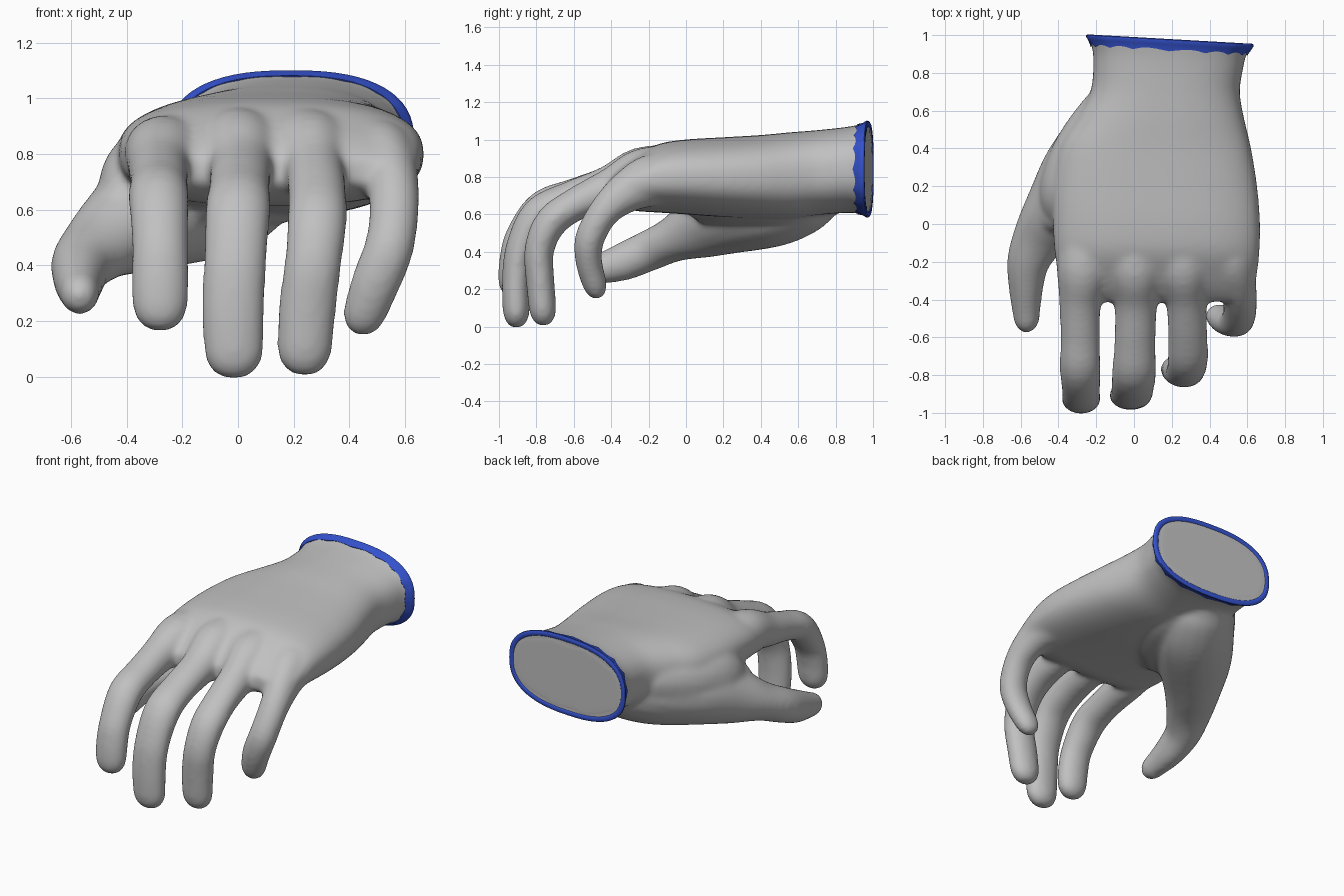
import bpy, bmesh, math
from mathutils import Vector

if "Cube" in bpy.data.objects:
    bpy.data.objects.remove(bpy.data.objects["Cube"])


def material(name, rgb):
    m = bpy.data.materials.new(name)
    m.diffuse_color = (*rgb, 1)
    m.use_nodes = True
    m.node_tree.nodes["Principled BSDF"].inputs["Base Color"].default_value = m.diffuse_color
    return m


GREY = material("glove grey", (0.53, 0.53, 0.53))
BLUE = material("cuff blue", (0.035, 0.085, 0.62))


def loft(bm, rings, cap=True):
    rows = [[bm.verts.new(p) for p in r] for r in rings]
    n = len(rows[0])
    for a, b in zip(rows, rows[1:]):
        for i in range(n):
            j = (i + 1) % n
            bm.faces.new((a[i], a[j], b[j], b[i]))
    if cap:
        bm.faces.new(rows[0][::-1])
        bm.faces.new(rows[-1])


def finish(bm, name, mat):
    bmesh.ops.recalc_face_normals(bm, faces=bm.faces)
    me = bpy.data.meshes.new(name)
    bm.to_mesh(me)
    bm.free()
    me.materials.append(mat)
    ob = bpy.data.objects.new(name, me)
    bpy.context.collection.objects.link(ob)
    return ob


def smooth(ob, angle):
    bpy.ops.object.select_all(action='DESELECT')
    ob.select_set(True)
    bpy.context.view_layer.objects.active = ob
    bpy.ops.object.shade_smooth_by_angle(angle=math.radians(angle))


def spline(pts, steps=4):
    """Catmull-Rom through tuples of any length."""
    p = [pts[0]] + list(pts) + [pts[-1]]
    out = []
    for i in range(1, len(p) - 2):
        for s in range(steps):
            t = s / steps
            out.append([0.5 * (2 * b + (c - a) * t + (2 * a - 5 * b + 4 * c - d) * t * t
                               + (3 * b - a - 3 * c + d) * t ** 3)
                        for a, b, c, d in zip(p[i - 1], p[i], p[i + 1], p[i + 2])])
    return out + [list(pts[-1])]


def section(y, xl, xr, zb, zt, grow=0.0, n=64, power=2.5):
    """Rounded cross-section; the wrist end is cut on a slant."""
    slant = 0.057 * min(1, max(0, (y - 0.7) / 0.2))
    a, b = (xr - xl) / 2 + grow, (zt - zb) / 2 + grow
    pts = []
    for i in range(n):
        t = 2 * math.pi * i / n
        c, s = math.cos(t), math.sin(t)
        x = (xl + xr) / 2 + a * math.copysign(abs(c) ** (2 / power), c)
        z = (zb + zt) / 2 + b * math.copysign(abs(s) ** (2 / power), s)
        pts.append(Vector((x, y - slant * (x - 0.19), z)))
    return pts


def digit(bm, path, n=20):
    """Elliptical tube along x, y, z, half width, half depth, with a round tip."""
    pts = spline(path)
    pos = [Vector(p[:3]) for p in pts]
    rings = []

    def ring(c, t, w, d):
        side = (Vector((1, 0, 0)) - t * t.x).normalized()
        up = t.cross(side)
        rings.append([c + side * w * math.cos(2 * math.pi * i / n)
                      + up * d * math.sin(2 * math.pi * i / n) for i in range(n)])

    for i, p in enumerate(pts):
        t = (pos[min(i + 1, len(pos) - 1)] - pos[max(i - 1, 0)]).normalized()
        ring(pos[i], t, p[3], p[4])
    w, d = pts[-1][3:]
    for k in (20, 40, 58, 74, 85):
        f = math.radians(k)
        ring(pos[-1] + t * 0.108 * math.sin(f), t, w * math.cos(f) ** 0.8, d * math.cos(f) ** 0.8)
    loft(bm, rings)


# Palm and wrist: y, left, right, bottom, top
PALM = [(0.975, -.245, .625, .592, 1.092), (0.92, -.225, .595, .605, 1.078),
        (0.85, -.215, .58, .608, 1.066), (0.7, -.23, .56, .595, 1.05),
        (0.55, -.31, .585, .575, 1.038), (0.4, -.395, .62, .575, 1.024),
        (0.2, -.43, .652, .585, 1.012), (0.0, -.43, .668, .60, 1.0),
        (-0.15, -.42, .664, .61, .975), (-0.28, -.40, .65, .62, .905),
        (-0.36, -.38, .63, .65, .845), (-0.41, -.35, .60, .69, .79)]
bm = bmesh.new()
loft(bm, [section(*s) for s in spline(PALM)])

# Fingers and thumb
INDEX = [(-.25, -.06, .81, .15, .125), (-.27, -.24, .805, .14, .13), (-.285, -.41, .75, .112, .11),
         (-.285, -.6, .70, .105, .092), (-.285, -.77, .635, .109, .092), (-.28, -.885, .48, .102, .083),
         (-.28, -.92, .36, .104, .078), (-.28, -.93, .27, .102, .076)]
MIDDLE = [(0, -.06, .835, .15, .13), (.005, -.24, .82, .145, .14), (.01, -.41, .75, .115, .112),
          (.005, -.62, .685, .11, .092), (0, -.79, .60, .118, .092), (-.01, -.885, .42, .114, .08),
          (-.017, -.908, .25, .114, .076), (-.015, -.908, .10, .109, .074)]
RING = [(.25, -.06, .835, .15, .13), (.26, -.23, .815, .145, .14), (.275, -.39, .74, .11, .115),
        (.285, -.58, .66, .105, .09), (.285, -.72, .56, .108, .088), (.27, -.785, .41, .103, .08),
        (.25, -.78, .25, .105, .077), (.24, -.768, .11, .101, .075)]
PINKY = [(.47, -.04, .80, .15, .13), (.51, -.19, .78, .135, .14), (.55, -.33, .71, .1, .11),
         (.562, -.44, .61, .09, .085), (.545, -.515, .47, .09, .08), (.50, -.52, .35, .09, .072),
         (.463, -.495, .25, .082, .068)]
THUMB = [(.12, .84, .81, .17, .15), (.05, .70, .76, .20, .20), (0, .60, .715, .23, .23),
         (-.10, .46, .665, .25, .24), (-.27, .26, .61, .23, .22),
         (-.405, .08, .535, .178, .175), (-.50, -.07, .465, .144, .122), (-.56, -.2, .405, .114, .11),
         (-.572, -.34, .345, .092, .102), (-.57, -.47, .305, .074, .08)]
# Flesh joining the thumb to the side of the palm, and the pad at its heel
WEB = [(.05, .66, .78, .22, .18), (-.09, .5, .755, .24, .20), (-.24, .34, .72, .21, .20),
       (-.355, .18, .68, .155, .19), (-.405, .07, .62, .095, .13)]
PAD = [(.15, .74, .79, .2, .17), (.13, .5, .735, .2, .185), (.02, .28, .71, .2, .165),
       (-.14, .14, .69, .18, .145)]
for path in (INDEX, MIDDLE, RING, PINKY, THUMB, WEB, PAD):
    digit(bm, path)

# Fuse everything into one continuous skin
hand = finish(bm, "glove", GREY)
fuse = hand.modifiers.new("fuse", 'REMESH')
fuse.mode = 'VOXEL'
fuse.voxel_size = 0.014
relax = hand.modifiers.new("relax", 'SMOOTH')
relax.factor = 0.5
relax.iterations = 20
skin = bpy.data.meshes.new_from_object(hand.evaluated_get(bpy.context.evaluated_depsgraph_get()))
hand.modifiers.clear()
hand.data = skin
skin.materials.clear()
skin.materials.append(GREY)
smooth(hand, 60)

# Cuff trim: scalloped leading edge, rolled lip, recessed inner edge
LIP = PALM[0]
scallop = section(0.914, *PALM[1][1:], grow=0.004)
for i, p in enumerate(scallop):
    p.y += 0.014 * abs(math.sin(math.pi * i / 4))
bm = bmesh.new()
loft(bm, [section(0.935, *PALM[1][1:], grow=-0.02), scallop,
          section(0.95, *LIP[1:], grow=-0.002), section(0.966, *LIP[1:], grow=0.009),
          section(0.974, *LIP[1:], grow=0.008), section(0.979, *LIP[1:], grow=0.0),
          section(0.979, *LIP[1:], grow=-0.018), section(0.972, *LIP[1:], grow=-0.026),
          section(0.955, *LIP[1:], grow=-0.028)], cap=False)
smooth(finish(bm, "cuff_trim", BLUE), 50)

# Flat plate closing the wrist
bm = bmesh.new()
loft(bm, [section(0.966, *LIP[1:], grow=-0.024), section(0.974, *LIP[1:], grow=-0.024)])
finish(bm, "wrist_plate", GREY)
